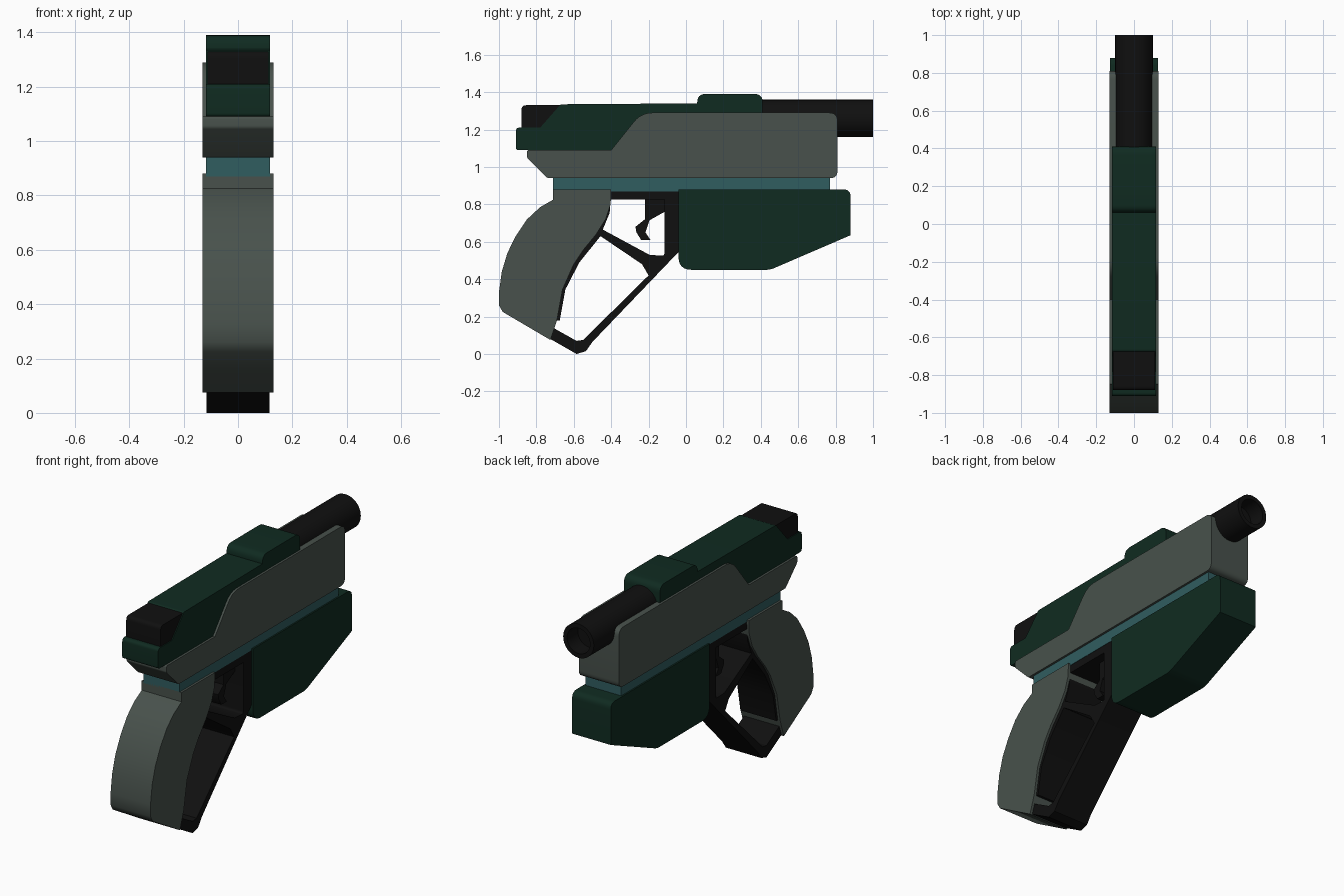
import bpy, bmesh, math
from mathutils import Vector

if "Cube" in bpy.data.objects:
    bpy.data.objects.remove(bpy.data.objects["Cube"])


def material(name, r, g, b):
    m = bpy.data.materials.new(name)
    m.diffuse_color = (r, g, b, 1)
    m.use_nodes = True
    m.node_tree.nodes["Principled BSDF"].inputs["Base Color"].default_value = m.diffuse_color
    return m


GREY = material("grey_green", 0.065, 0.083, 0.072)
GREEN = material("dark_green", 0.005, 0.024, 0.015)
TEAL = material("teal", 0.03, 0.11, 0.115)
BLACK = material("black", 0.005, 0.005, 0.005)


def fillet(points, steps=6):
    """Round the corners of a (y, z[, radius]) outline."""
    out, n = [], len(points)
    for i, p in enumerate(points):
        c = Vector(p[:2])
        if len(p) < 3:
            out.append(c)
            continue
        a = (Vector(points[i - 1][:2]) - c).normalized()
        b = (Vector(points[(i + 1) % n][:2]) - c).normalized()
        d = p[2] / math.tan(a.angle(b) / 2)
        s, e = c + a * d, c + b * d
        for k in range(steps + 1):
            t = k / steps
            out.append(s * (1 - t) ** 2 + c * 2 * t * (1 - t) + e * t * t)
    return out


def finish(obj, mat):
    obj.data.materials.clear()
    obj.data.materials.append(mat)
    bpy.ops.object.select_all(action='DESELECT')
    obj.select_set(True)
    bpy.context.view_layer.objects.active = obj
    bpy.ops.object.shade_smooth_by_angle(angle=math.radians(30))


def plate(name, half_width, mat, *outlines):
    """Side profile (plus optional holes) extruded evenly across x."""
    cu = bpy.data.curves.new(name, 'CURVE')
    cu.dimensions, cu.fill_mode, cu.extrude = '2D', 'BOTH', half_width
    for outline in outlines:
        pts = fillet(outline)
        sp = cu.splines.new('POLY')
        sp.points.add(len(pts) - 1)
        for q, p in zip(sp.points, pts):
            q.co = (p.x, p.y, 0, 1)
        sp.use_cyclic_u = True
    obj = bpy.data.objects.new(name, cu)
    bpy.context.collection.objects.link(obj)
    obj.rotation_euler = (math.pi / 2, 0, math.pi / 2)
    bpy.ops.object.select_all(action='DESELECT')
    obj.select_set(True)
    bpy.context.view_layer.objects.active = obj
    bpy.ops.object.convert(target='MESH')
    obj = bpy.context.view_layer.objects.active
    bm = bmesh.new()
    bm.from_mesh(obj.data)
    bmesh.ops.remove_doubles(bm, verts=bm.verts, dist=1e-5)
    bmesh.ops.recalc_face_normals(bm, faces=bm.faces)
    bm.to_mesh(obj.data)
    bm.free()
    finish(obj, mat)
    return obj


# Main grey body
plate("slide_body", 0.13, GREY, [
    (-0.74, 0.94, 0.02), (0.81, 0.94, 0.04), (0.81, 1.29, 0.045),
    (-0.24, 1.29, 0.13), (-0.40, 1.09), (-0.85, 1.09, 0.01), (-0.85, 1.05, 0.02)])

# Green top cover with raised sight
plate("top_cover", 0.117, GREEN, [
    (-0.91, 1.09, 0.015), (0.41, 1.09), (0.41, 1.39, 0.045), (0.06, 1.39, 0.045),
    (0.06, 1.34), (-0.67, 1.335, 0.02), (-0.78, 1.21), (-0.91, 1.21, 0.02)])

# Black block at the rear
plate("rear_block", 0.112, BLACK, [
    (-0.88, 1.19), (-0.60, 1.19), (-0.60, 1.33), (-0.88, 1.33, 0.025)])

# Teal rail
plate("rail", 0.117, TEAL, [(-0.71, 0.87), (0.77, 0.87), (0.77, 0.95), (-0.71, 0.95)])

# Green fore housing
plate("fore_housing", 0.126, GREEN, [
    (-0.04, 0.88), (-0.04, 0.45, 0.07), (0.45, 0.45, 0.12),
    (0.88, 0.635), (0.88, 0.88, 0.04)])

# Curved grip
plate("grip", 0.13, GREY, [
    (-0.71, 0.88), (-0.40, 0.88), (-0.403, 0.80), (-0.43, 0.72), (-0.48, 0.64),
    (-0.55, 0.555), (-0.60, 0.48), (-0.66, 0.345), (-0.69, 0.18), (-0.725, 0.075),
    (-0.98, 0.225), (-1.0, 0.26), (-1.0, 0.33), (-0.985, 0.44), (-0.955, 0.54),
    (-0.91, 0.63), (-0.85, 0.72), (-0.78, 0.785), (-0.71, 0.825)])

# Black guard frame with its two openings
plate("guard_frame", 0.115, BLACK,
      [(-0.42, 0.885), (-0.04, 0.885), (-0.04, 0.545), (-0.50, 0.065), (-0.535, 0.015),
       (-0.585, 0.0), (-0.725, 0.08), (-0.73, 0.2), (-0.69, 0.38), (-0.61, 0.53),
       (-0.50, 0.67), (-0.43, 0.80)],
      [(-0.405, 0.825), (-0.115, 0.825), (-0.115, 0.525, 0.015), (-0.195, 0.53),
       (-0.445, 0.665), (-0.408, 0.755)],
      [(-0.71, 0.14), (-0.585, 0.07, 0.01), (-0.55, 0.075), (-0.20, 0.42),
       (-0.235, 0.48), (-0.457, 0.63), (-0.57, 0.49), (-0.645, 0.345), (-0.675, 0.18),
       (-0.697, 0.18)])

# Trigger
plate("trigger", 0.06, BLACK, [
    (-0.22, 0.85), (-0.22, 0.72), (-0.27, 0.68), (-0.265, 0.65), (-0.24, 0.61),
    (-0.19, 0.61), (-0.217, 0.65), (-0.195, 0.715), (-0.115, 0.76), (-0.10, 0.85)])

# Barrel with recessed muzzle
bm = bmesh.new()
bmesh.ops.create_cone(bm, cap_ends=True, segments=32, radius1=0.1, radius2=0.1, depth=0.8)
muzzle = max(bm.faces, key=lambda f: f.calc_center_median().z)
bmesh.ops.inset_region(bm, faces=[muzzle], thickness=0.025)
bore = bmesh.ops.extrude_discrete_faces(bm, faces=[muzzle])["faces"][0]
bmesh.ops.translate(bm, verts=bore.verts, vec=(0, 0, -0.1))
me = bpy.data.meshes.new("barrel")
bm.to_mesh(me)
bm.free()
barrel = bpy.data.objects.new("barrel", me)
bpy.context.collection.objects.link(barrel)
barrel.rotation_euler.x = -math.pi / 2
barrel.location = (0, 0.6, 1.26)
finish(barrel, BLACK)
